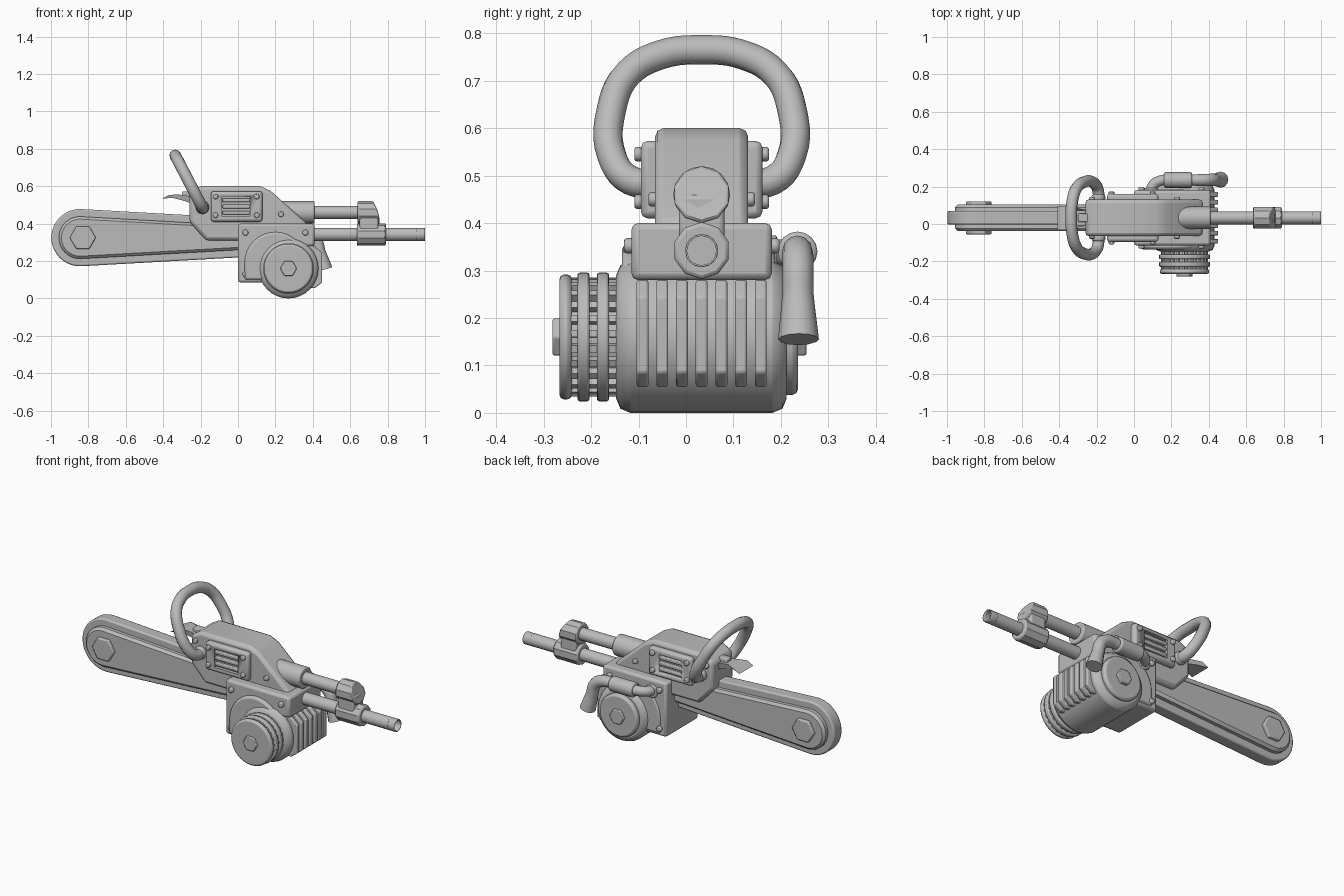
import bpy, bmesh, math
from mathutils import Vector

cube = bpy.data.objects.get("Cube")
if cube:
    bpy.data.objects.remove(cube, do_unlink=True)

grey = bpy.data.materials.new("plain grey")
grey.use_nodes = True
COLOUR = (0.5, 0.5, 0.5, 1)
grey.diffuse_color = COLOUR
grey.node_tree.nodes["Principled BSDF"].inputs["Base Color"].default_value = COLOUR
MID = 0.033          # middle plane of the machine in y
ENGINE = (0.27, 0.16)  # engine axis in x, z


def finish(name, mesh, bevel=0.0, segments=2):
    ob = bpy.data.objects.new(name, mesh)
    bpy.context.collection.objects.link(ob)
    mesh.materials.clear()
    mesh.materials.append(grey)
    if bevel:
        mod = ob.modifiers.new("bevel", 'BEVEL')
        mod.width, mod.segments = bevel, segments
        mod.limit_method, mod.angle_limit = 'ANGLE', math.radians(40)
    bpy.ops.object.select_all(action='DESELECT')
    bpy.context.view_layer.objects.active = ob
    ob.select_set(True)
    bpy.ops.object.shade_smooth_by_angle(angle=math.radians(35))
    return ob


def prism(name, pts, a, b, axis='y', bevel=0.0, segments=2):
    """Extrude an outline from a to b along an axis."""
    place = {'y': lambda p, t: (p[0], t, p[1]),
             'x': lambda p, t: (t, p[0], p[1]),
             'z': lambda p, t: (p[0], p[1], t)}[axis]
    bm = bmesh.new()
    lo = [bm.verts.new(place(p, a)) for p in pts]
    hi = [bm.verts.new(place(p, b)) for p in pts]
    bm.faces.new(lo)
    bm.faces.new(hi)
    for i in range(len(pts)):
        j = (i + 1) % len(pts)
        bm.faces.new((lo[i], lo[j], hi[j], hi[i]))
    bmesh.ops.recalc_face_normals(bm, faces=bm.faces)
    mesh = bpy.data.meshes.new(name)
    bm.to_mesh(mesh)
    bm.free()
    return finish(name, mesh, bevel, segments)


def ring(cx, cy, r, n, turn=0.0):
    return [(cx + r * math.cos(turn + math.tau * i / n),
             cy + r * math.sin(turn + math.tau * i / n)) for i in range(n)]


def rect(x0, x1, z0, z1):
    return [(x0, z0), (x1, z0), (x1, z1), (x0, z1)]


def tube(name, pts, radius, scales=None, caps=True):
    """Round pipe along a smooth path."""
    cu = bpy.data.curves.new(name, 'CURVE')
    cu.dimensions, cu.bevel_depth = '3D', radius
    cu.bevel_resolution, cu.resolution_u, cu.use_fill_caps = 4, 5, caps
    sp = cu.splines.new('BEZIER')
    sp.bezier_points.add(len(pts) - 1)
    for i, (bp, p) in enumerate(zip(sp.bezier_points, pts)):
        bp.co = p
        bp.handle_left_type = bp.handle_right_type = 'AUTO'
        bp.radius = scales[i] if scales else 1
    tmp = bpy.data.objects.new(name + "_path", cu)
    bpy.context.collection.objects.link(tmp)
    dg = bpy.context.evaluated_depsgraph_get()
    mesh = bpy.data.meshes.new_from_object(tmp.evaluated_get(dg))
    bpy.data.objects.remove(tmp, do_unlink=True)
    return finish(name, mesh)


def blade_outline(r, inset):
    """Round nose that widens back into straight edges."""
    nose = [(-0.845 + r * math.cos(t), 0.325 + r * math.sin(t))
            for t in (math.radians(88 + i * 184 / 20) for i in range(21))]
    return nose + [(0.05, 0.222 + inset), (0.05, 0.428 - inset)]


# guide bar
prism("chain_rim", blade_outline(0.153, 0), -0.003, 0.069, bevel=0.008)
prism("guide_bar", blade_outline(0.113, 0.04), -0.037, 0.103, bevel=0.014, segments=1)
prism("bar_nose_bolt", ring(-0.83, 0.325, 0.07, 6), -0.055, 0.121, bevel=0.006)

# upper housing
prism("upper_housing", [(-0.26, 0.41), (-0.17, 0.31), (0.37, 0.31), (0.37, 0.40),
                        (0.175, 0.575), (0.12, 0.60), (-0.20, 0.60), (-0.26, 0.567)],
      MID - 0.098, MID + 0.098, bevel=0.018)

# lower gearbox and engine block
prism("gearbox", [(0, 0.085), (0.36, 0.085), (0.36, 0.28), (0.41, 0.28), (0.41, 0.40), (0, 0.40)],
      MID - 0.148, MID + 0.148, bevel=0.014)
prism("gearbox_bulge", ring(0.20, 0.19, 0.165, 32)[:17] + [(0.035, 0.10), (0.365, 0.10)],
      -0.135, MID + 0.155, bevel=0.012)
prism("engine_drum", ring(*ENGINE, 0.16, 32), -0.147, 0.212, bevel=0.03)

# cooling fins
fin = [(0.25, 0.28), (0.41, 0.28), (0.45, 0.245), (0.45, 0.085), (0.41, 0.055), (0.25, 0.055)]
for i in range(7):
    y = MID + (i - 3) * 0.0415
    prism("cooling_fin", fin, y - 0.0125, y + 0.0125, bevel=0.005)

# front flywheel stack with toothed gaps
prism("flywheel_cap", ring(*ENGINE, 0.132, 32), -0.267, -0.240, bevel=0.011)
for y in (-0.216, -0.175):
    prism("flywheel_disc", ring(*ENGINE, 0.136, 32), y - 0.013, y + 0.013, bevel=0.006)
teeth = []
for i in range(24):
    for step, r in ((0, 0.125), (0.45, 0.125), (0.5, 0.107), (0.95, 0.107)):
        t = math.tau * (i + step) / 24
        teeth.append((ENGINE[0] + r * math.cos(t), ENGINE[1] + r * math.sin(t)))
prism("flywheel_teeth", teeth, -0.25, -0.14)
prism("flywheel_bolt", ring(*ENGINE, 0.045, 6), -0.281, -0.25, bevel=0.004)

# rear engine cover
prism("engine_cover", ring(*ENGINE, 0.122, 32), 0.20, 0.236, bevel=0.012)
prism("engine_cover_bolt", ring(*ENGINE, 0.045, 6), 0.22, 0.254, bevel=0.004)

# parts repeated on both sides
for s in (-1, 1):
    def at(d):
        return MID + s * d

    # vent plate with a cut opening
    plate = prism("vent_plate", rect(-0.145, 0.13, 0.41, 0.573), at(0.085), at(0.128), bevel=0.014)
    cutter = prism("vent_cutter", rect(-0.085, 0.065, 0.438, 0.545), at(0.11), at(0.16))
    cutter.hide_render = True
    cutter.hide_set(True)
    cutter.display_type = 'WIRE'
    cut = plate.modifiers.new("opening", 'BOOLEAN')
    cut.object, cut.operation = cutter, 'DIFFERENCE'
    for z in (0.458, 0.4915, 0.525):
        prism("vent_slat", rect(-0.084, 0.064, z - 0.010, z + 0.010), at(0.10), at(0.126), bevel=0.005)

    # rivets
    for x in (-0.12, 0.10):
        for z in (0.445, 0.545):
            prism("vent_rivet", ring(x, z, 0.015, 12), at(0.12), at(0.142), bevel=0.005)
    for x, z in ((0.04, 0.352), (0.36, 0.352), (0.04, 0.13)):
        prism("gearbox_rivet", ring(x, z, 0.016, 12), at(0.14), at(0.164), bevel=0.006)
    for x, z in ((0.23, 0.45), (-0.225, 0.545)):
        prism("housing_rivet", ring(x, z, 0.015, 12), at(0.09), at(0.112), bevel=0.005)

    # handle foot
    prism("handle_foot", ring(-0.19, 0.487, 0.038, 8), at(0.09), at(0.125), bevel=0.01)

# loop handle, leaning forward
half = [(0.085, 0.485), (0.150, 0.490), (0.189, 0.54), (0.190, 0.64), (0.155, 0.715), (0.085, 0.755)]
loop = [(-d, z) for d, z in half] + [(0, 0.765)] + half[::-1]
tube("loop_handle", [(-0.19 - (z - 0.485) * 0.52, MID + d, z) for d, z in loop], 0.031)

# hand guard flap
guard = prism("hand_guard", [(-0.41, 0.533), (-0.37, 0.553), (-0.32, 0.556), (-0.24, 0.545),
                             (-0.24, 0.505), (-0.30, 0.525), (-0.35, 0.538)], MID - 0.04, MID + 0.04)
for v in guard.data.vertices:
    if v.co.x < -0.36:
        v.co.y = MID + (v.co.y - MID) * 1.6
prism("guard_bracket", rect(-0.30, -0.24, 0.53, 0.572), MID - 0.022, MID + 0.022, bevel=0.006)

# twin rear shafts and coupling
HIGH, LOW = (MID, 0.46), (MID, 0.342)
prism("upper_socket", ring(*HIGH, 0.060, 16), 0.18, 0.41, 'x', bevel=0.006)
prism("upper_shaft", ring(*HIGH, 0.035, 16), 0.40, 0.66, 'x')
prism("lower_shaft", ring(*LOW, 0.035, 16), 0.39, 0.96, 'x')
prism("coupling_lower", ring(*LOW, 0.060, 10, math.pi / 10), 0.635, 0.79, 'x', bevel=0.008)
head = prism("coupling_upper", ring(*HIGH, 0.060, 10, math.pi / 10), 0.64, 0.757, 'x', bevel=0.006)
for v in head.data.vertices:  # slanted outer top edge
    if v.co.x > 0.7 and v.co.z > HIGH[1]:
        v.co.x -= (v.co.z - HIGH[1]) * 0.6
prism("coupling_web", rect(MID - 0.048, MID + 0.048, LOW[1], HIGH[1]), 0.65, 0.75, 'x', bevel=0.01)
end = tube("shaft_open_end", [(0.955, *LOW), (1.0, *LOW)], 0.035, caps=False)
end.modifiers.new("wall", 'SOLIDIFY').thickness = 0.004

# exhaust pipe with muffler and flared outlet
tube("exhaust_inlet", [(0.09, 0.15, 0.335), (0.10, 0.205, 0.338), (0.145, 0.233, 0.34), (0.20, 0.235, 0.34)], 0.028)
prism("muffler", ring(0.235, 0.34, 0.042, 16), 0.16, 0.31, 'x', bevel=0.008)
tube("exhaust_outlet", [(0.29, 0.235, 0.34), (0.37, 0.235, 0.338), (0.418, 0.236, 0.305),
                        (0.435, 0.236, 0.25), (0.463, 0.237, 0.155)], 0.033, (0.85, 1, 1, 1, 1.3))
prism("exhaust_flange", ring(0.09, 0.335, 0.04, 8), 0.17, 0.192, bevel=0.005)
